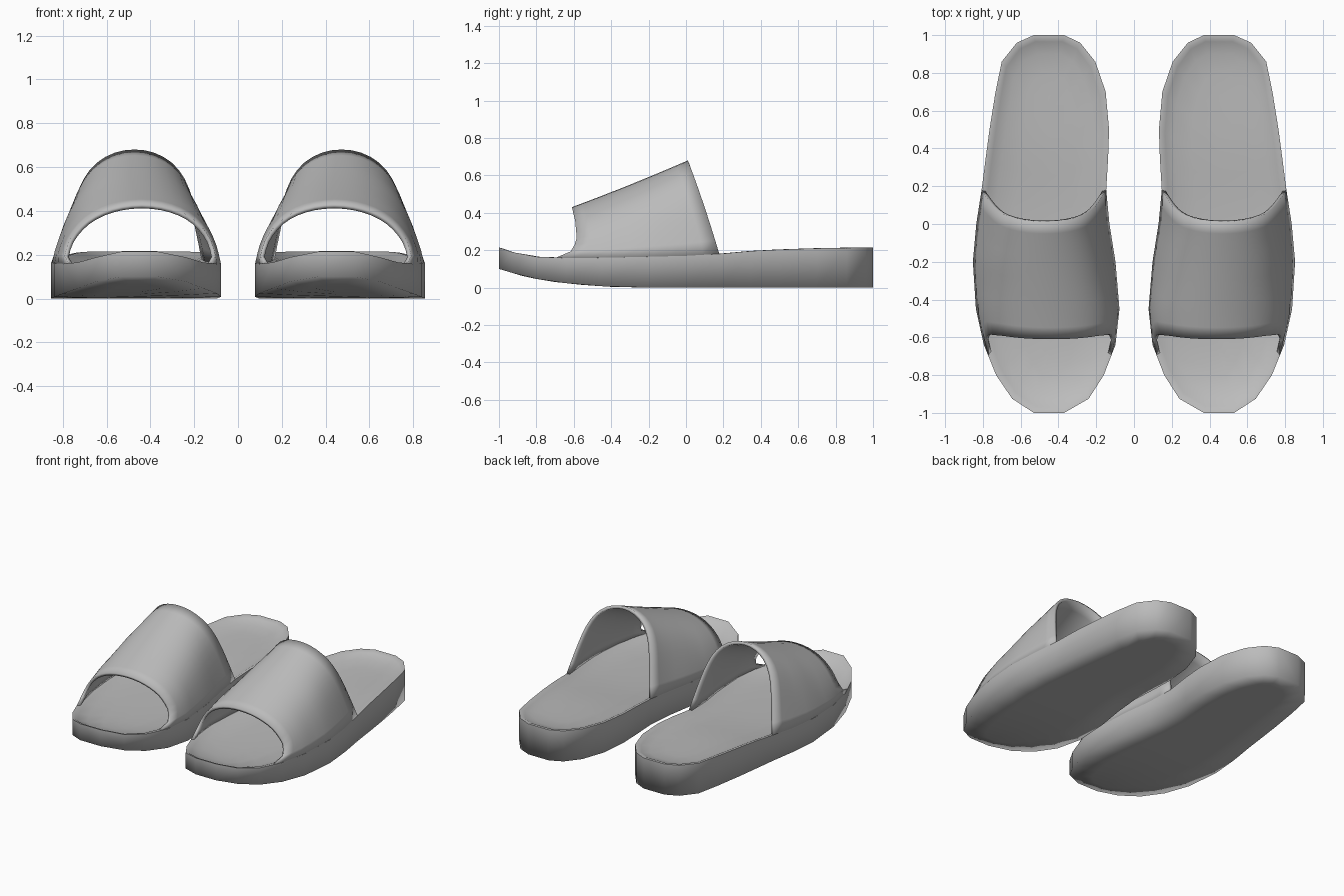
import bpy, bmesh, math

if "Cube" in bpy.data.objects:
    bpy.data.objects.remove(bpy.data.objects["Cube"])

grey = bpy.data.materials.new("soft_grey")
grey.diffuse_color = (0.5, 0.5, 0.5, 1)
grey.use_nodes = True
grey.node_tree.nodes["Principled BSDF"].inputs["Base Color"].default_value = grey.diffuse_color

# Outline stations: y, inner x, outer x
OUTLINE = [(-1, .37, .53), (-.925, .24, .645), (-.8, .16, .73), (-.64, .098, .795),
           (-.45, .077, .837), (-.2, .098, .853), (0, .13, .835), (.18, .147, .807),
           (.35, .137, .785), (.5, .132, .765), (.7, .15, .733), (.86, .205, .70),
           (.96, .285, .62), (1, .37, .53)]
RIM = [(-1, .215), (-.9, .18), (-.8, .165), (-.7, .158), (-.4, .16), (0, .17),
       (.175, .18), (.4, .2), (.7, .21), (1, .215)]
BASE = [(-1, .1), (-.85, .055), (-.7, .03), (-.55, .014), (-.4, .004), (-.2, 0), (1, 0)]
FRONT = [(0, -.7), (.11, -.62), (.33, -.583), (.7, -.592), (1, -.61)]


def interp(table, t, col=1):
    if t <= table[0][0]:
        return table[0][col]
    for a, b in zip(table, table[1:]):
        if t <= b[0]:
            return a[col] + (b[col] - a[col]) * (t - a[0]) / (b[0] - a[0])
    return table[-1][col]


def finish(name, bm):
    me = bpy.data.meshes.new(name)
    bm.to_mesh(me)
    bm.free()
    me.materials.append(grey)
    ob = bpy.data.objects.new(name, me)
    bpy.context.collection.objects.link(ob)
    for p in me.polygons:
        p.use_smooth = True
    return ob


def mirror(ob):
    m = ob.modifiers.new("pair", 'MIRROR')
    m.use_mirror_merge = False


def ring_shell(name, rings):
    """Stack of outline loops: (x scale, y scale, height table, z offset)."""
    bm = bmesh.new()
    loops = []
    for sx, sy, table, dz in rings:
        pts = [(y, (a + b) / 2, (b - a) / 2) for y, a, b in OUTLINE]
        loop = [(c + w * sx, y * sy) for y, c, w in pts]
        loop += [(c - w * sx, y * sy) for y, c, w in reversed(pts)]
        loops.append([bm.verts.new((x, y, interp(table, y) + dz)) for x, y in loop])
    n = len(loops[0])
    for lo, hi in zip(loops, loops[1:]):
        for i in range(n):
            j = (i + 1) % n
            bm.faces.new((lo[i], lo[j], hi[j], hi[i]))
    bmesh.ops.remove_doubles(bm, verts=bm.verts, dist=1e-5)
    return finish(name, bm)


# Sole: bottom and vertical side wall
sole = ring_shell("sole", [(0, .75, BASE, 0), (.55, .88, BASE, 0),
                           (1, 1, BASE, 0), (1, 1, RIM, 0)])
mirror(sole)

# Footbed: thin rim and shallow cup
footbed = ring_shell("footbed", [(1, 1, RIM, 0), (.95, .982, RIM, .001), (.9, .965, RIM, -.008),
                                 (.75, .9, RIM, -.025), (.45, .8, RIM, -.032),
                                 (0, .7, RIM, -.034)])
mirror(footbed)

# Strap: arched band rising towards the ankle, open at both ends
ROWS, COLS = 10, 24
bm = bmesh.new()
grid = []
for i in range(ROWS + 1):
    v = i / ROWS
    row = []
    for j in range(COLS + 1):
        a = math.pi * j / COLS
        h = math.sin(a)
        y0, y1 = interp(FRONT, h), .178 - .168 * h
        y = y0 + (y1 - y0) * v
        t = (y + .61) / .62
        apex = .43 + .25 * t - .02 * t * (1 - t)
        zb = interp(RIM, y)
        pinch = 1 - (.06 + .14 * v) * abs(math.sin(2 * a)) * (1 - h)
        xa, xb = interp(OUTLINE, y, 1), interp(OUTLINE, y, 2)
        x = (xa + xb) / 2 + (xb - xa) / 2 * math.cos(a) * pinch - .01 * h
        row.append(bm.verts.new((x, y, zb + (apex - zb) * h)))
    grid.append(row)
for p, q in zip(grid, grid[1:]):
    for j in range(COLS):
        bm.faces.new((p[j], q[j], q[j + 1], p[j + 1]))
strap = finish("strap", bm)
thick = strap.modifiers.new("thickness", 'SOLIDIFY')
thick.thickness = .02
thick.offset = -1
mirror(strap)
bpy.context.view_layer.objects.active = strap
strap.select_set(True)
bpy.ops.object.shade_smooth_by_angle(angle=math.radians(40))
